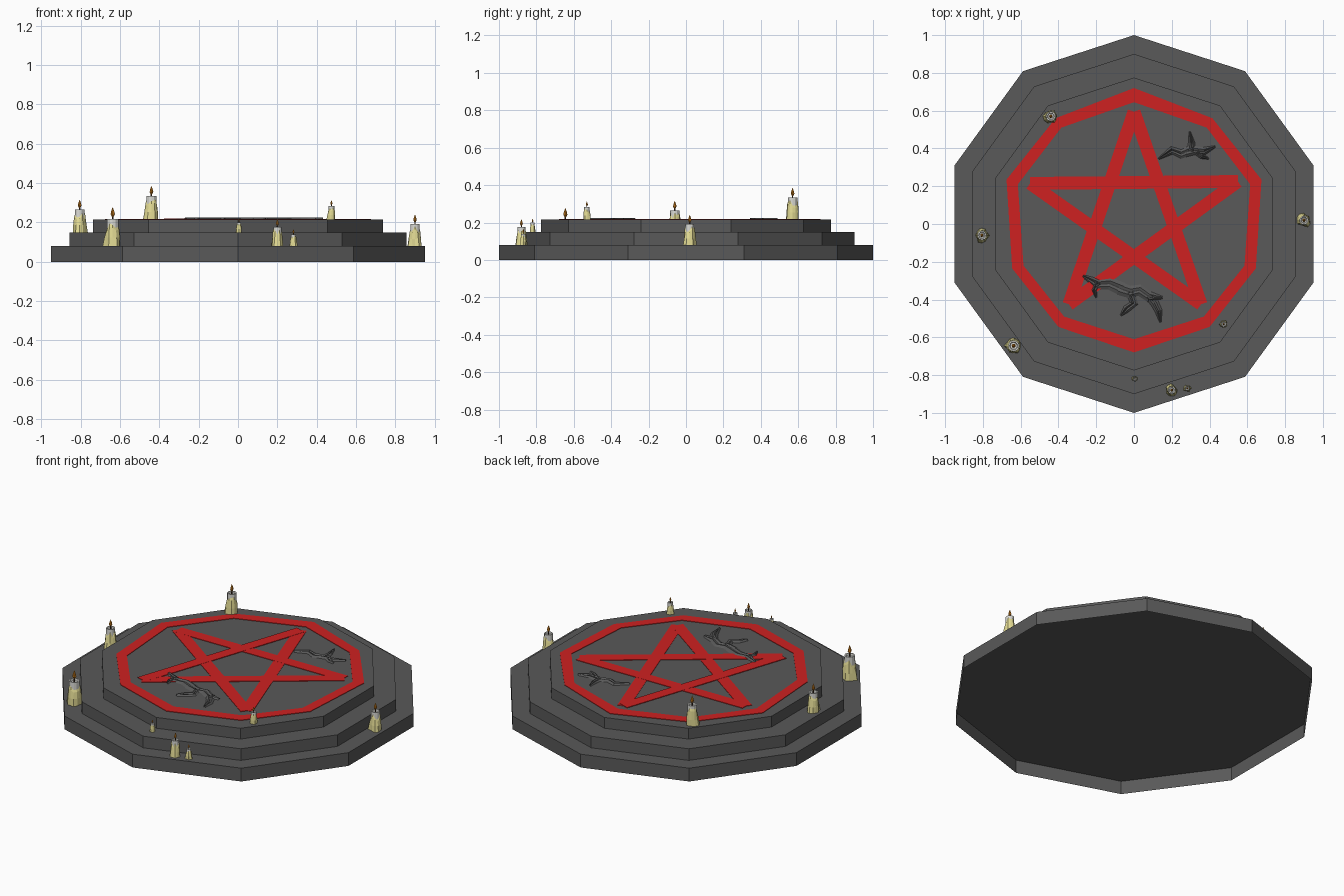
import bpy, bmesh, math, random
from mathutils import Vector

if "Cube" in bpy.data.objects:
    bpy.data.objects.remove(bpy.data.objects["Cube"])
random.seed(4)

def material(name, col):
    m = bpy.data.materials.new(name)
    m.diffuse_color = (*col, 1)
    m.use_nodes = True
    m.node_tree.nodes["Principled BSDF"].inputs["Base Color"].default_value = m.diffuse_color
    return m

STONE = material("dark stone", (0.10, 0.10, 0.10))
GROOVE = material("crack shadow", (0.04, 0.04, 0.04))
RED = material("red paint", (0.62, 0.015, 0.015))
WAX = material("yellow wax", (0.78, 0.72, 0.30))
WHITE = material("white wax", (0.72, 0.72, 0.68))
WICK = material("burnt wick", (0.05, 0.025, 0.015))
FLAME = material("orange flame", (0.72, 0.25, 0.015))

def make(name, verts, faces, mats, idx=None, fix=True):
    me = bpy.data.meshes.new(name)
    me.from_pydata(verts, [], faces)
    for m in mats:
        me.materials.append(m)
    if idx:
        for p, i in zip(me.polygons, idx):
            p.material_index = i
    if fix:
        bm = bmesh.new()
        bm.from_mesh(me)
        bmesh.ops.recalc_face_normals(bm, faces=bm.faces)
        bm.to_mesh(me)
        bm.free()
    ob = bpy.data.objects.new(name, me)
    bpy.context.collection.objects.link(ob)
    return ob

def lathe(name, rings, mat, n, centre, cap_bottom=False, cap_top=True, start=0.0):
    """rings: list of functions/angles -> (radius, z)"""
    verts, faces = [], []
    for f in rings:
        for k in range(n):
            r, z = f(k) if callable(f) else f
            a = start + 2 * math.pi * k / n
            verts.append((centre[0] + r * math.cos(a), centre[1] + r * math.sin(a), centre[2] + z))
    for j in range(len(rings) - 1):
        for k in range(n):
            k2 = (k + 1) % n
            faces.append((j*n + k, j*n + k2, (j+1)*n + k2, (j+1)*n + k))
    if cap_top:
        faces.append([(len(rings) - 1) * n + k for k in range(n)])
    if cap_bottom:
        faces.append(list(range(n))[::-1])
    return make(name, verts, faces, [mat], fix=False)

# Stepped ten-sided platform, hollow underneath
for name, r, z0, z1 in (("bottom_step", 1.0, 0, 0.08), ("middle_step", 0.9, 0.08, 0.15),
                        ("top_step", 0.775, 0.15, 0.215)):
    lathe(name, [(r, z0), (r, z1)], STONE, 10, (0, 0, 0), start=math.pi / 2)
TOP = 0.215

# Painted ring, slightly uneven, mirrored left to right
def mirrored(half):
    return half + [(-x, y) for x, y in half[-2:0:-1]]

outer = mirrored([(0, .72), (.415, .56), (.675, .235), (.645, -.235), (.40, -.545), (0, -.68)])
inner = mirrored([(0, .645), (.385, .51), (.615, .21), (.585, -.22), (.37, -.49), (0, -.61)])
n = len(outer)
verts = [(x, y, z) for z in (TOP, TOP + .003) for x, y in outer + inner]
faces = []
for k in range(n):
    k2 = (k + 1) % n
    faces += [(2*n + k, 2*n + k2, 3*n + k2, 3*n + k), (k, k2, 2*n + k2, 2*n + k),
              (n + k, n + k2, 3*n + k2, 3*n + k), (k, k2, n + k2, n + k)]
make("painted_ring", verts, faces, [RED])

# Painted star, five overlapping strokes
tips = [(0, .595), (.355, -.425), (-.55, .215), (.55, .225), (-.345, -.425)]
for k in range(5):
    a, b = Vector(tips[k]), Vector(tips[(k + 1) % 5])
    side = (b - a).normalized().orthogonal() * 0.034
    quad = [a + side, b + side, b - side, a - side]
    h = TOP + .0025 + k * .0003
    make("star_stroke", [(p.x, p.y, z) for z in (TOP, h) for p in quad],
         [(0, 1, 2, 3), (4, 5, 6, 7)] + [(i, (i+1) % 4, 4 + (i+1) % 4, 4 + i) for i in range(4)], [RED])

# Cracks: raised lips with a dark groove, tapering at the ends
def crack(path, width):
    pts = [Vector(p) for p in path]
    section = [(-1, 0), (-.45, .010), (-.1, .0045), (.1, .0045), (.45, .008), (1, 0)]
    verts, faces, idx = [], [], []
    for i, p in enumerate(pts):
        d = (pts[min(i + 1, len(pts) - 1)] - pts[max(i - 1, 0)]).normalized()
        s = Vector((-d.y, d.x))
        w = width * (0.2 if i == len(pts) - 1 else 1 - .35 * i / len(pts))
        for u, h in section:
            q = p + s * u * w
            verts.append((q.x, q.y, TOP + h))
    m = len(section)
    for i in range(len(pts) - 1):
        for j in range(m - 1):
            faces.append((i*m + j, (i+1)*m + j, (i+1)*m + j + 1, i*m + j + 1))
            idx.append(1 if j == 2 else 0)
    ob = make("stone_crack", verts, faces, [STONE, GROOVE], idx, fix=False)
    ob.data.flip_normals()

for path, w in (
        ([(-.06, -.345), (-.13, -.315), (-.19, -.32), (-.27, -.275)], .036),
        ([(-.08, -.34), (-.02, -.36), (.03, -.35), (.08, -.385), (.15, -.39)], .036),
        ([(-.19, -.31), (-.21, -.35), (-.20, -.39)], .018),
        ([(-.02, -.36), (.0, -.42), (-.04, -.45), (-.07, -.485)], .024),
        ([(.08, -.38), (.11, -.42), (.13, -.46), (.14, -.52)], .024),
        ([(.30, .39), (.25, .37), (.20, .39), (.13, .345)], .026),
        ([(.27, .38), (.32, .39), (.37, .385), (.43, .41)], .026),
        ([(.30, .385), (.305, .43), (.295, .49)], .02),
        ([(.33, .385), (.36, .36), (.395, .345)], .018)):
    crack(path, w)

# Melted candles: white core, dripping yellow skirt, wick and flame
def candle(x, y, z, h):
    c = (x, y, z)
    n = 12
    spread = [random.uniform(.17, .26) for _ in range(n)]
    drip = [random.uniform(.42, .64) for _ in range(n)]
    lathe("candle_core", [(.15*h, 0), (.15*h, .70*h), (.11*h, .70*h), (.09*h, .66*h)], WHITE, n, c)
    lathe("candle_drips", [lambda k: (spread[k]*h, 0),
                           lambda k: ((.35*spread[k] + .125)*h, .22*h),
                           lambda k: (.172*h, drip[k]*.85*h),
                           lambda k: (.148*h, drip[k]*h)], WAX, n, c, cap_top=False)
    lathe("candle_wick", [(.025*h, .65*h), (.02*h, .78*h)], WICK, 6, c)
    lathe("candle_flame", [(.015*h, .74*h), (.055*h, .82*h), (.045*h, .88*h), (.004*h, 1.0*h)],
          FLAME, 8, c, cap_bottom=True)

for spot in ((-.44, .57, .215, .17), (-.805, -.06, .15, .165), (-.637, -.645, .08, .197),
             (.90, .02, .08, .16), (.475, -.53, .215, .098), (.005, -.82, .15, .07),
             (.20, -.88, .08, .137), (.282, -.87, .08, .085)):
    candle(*spot)
